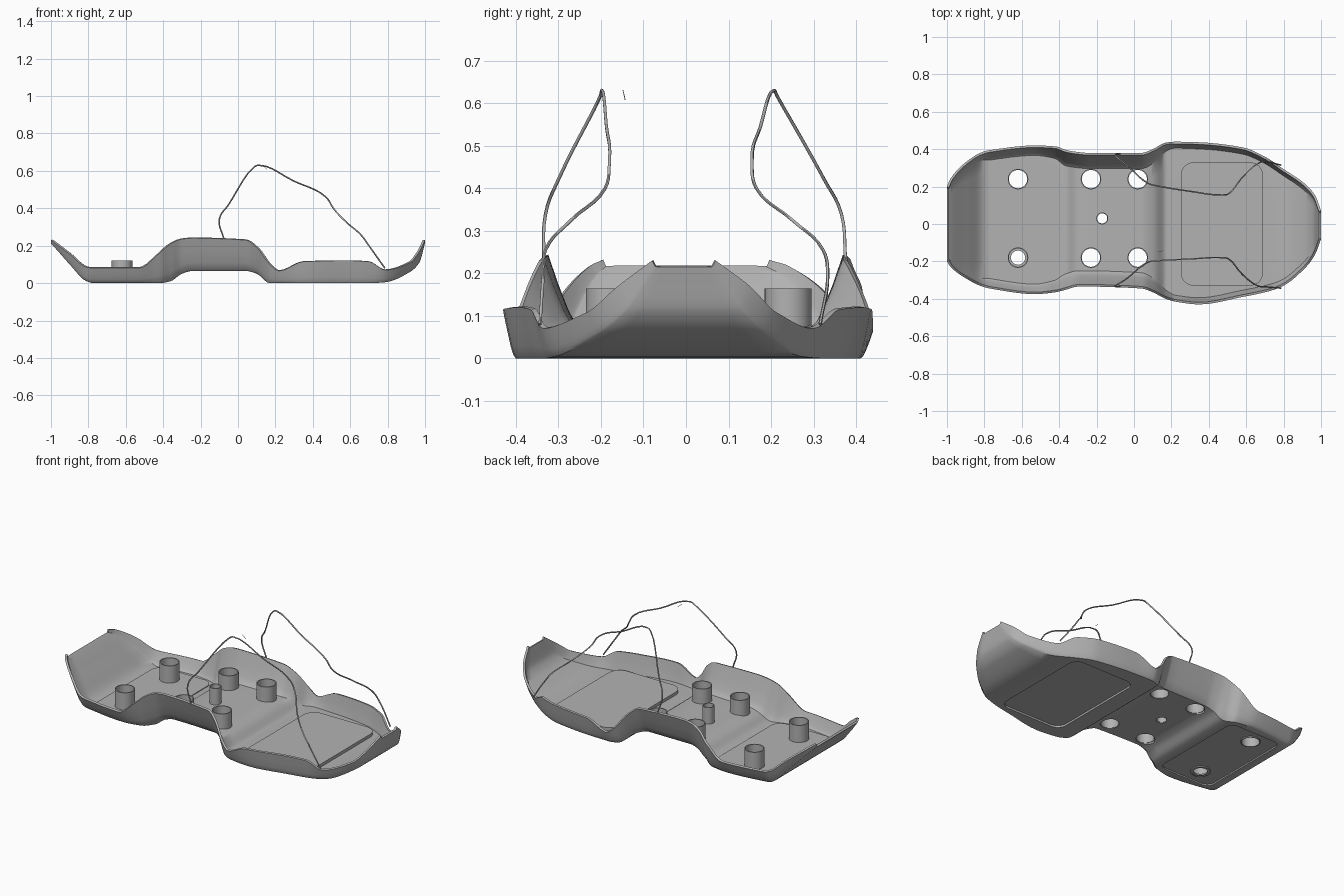
import bpy, bmesh, math
from mathutils import Vector

if "Cube" in bpy.data.objects:
    bpy.data.objects.remove(bpy.data.objects["Cube"], do_unlink=True)

grey = bpy.data.materials.new("plain_grey")
grey.use_nodes = True
COLOUR = (0.45, 0.45, 0.45, 1)
grey.diffuse_color = COLOUR
grey.node_tree.nodes["Principled BSDF"].inputs["Base Color"].default_value = COLOUR


def add_object(name, bm):
    bmesh.ops.recalc_face_normals(bm, faces=bm.faces)
    mesh = bpy.data.meshes.new(name)
    bm.to_mesh(mesh)
    bm.free()
    obj = bpy.data.objects.new(name, mesh)
    mesh.materials.append(grey)
    bpy.context.collection.objects.link(obj)
    return obj


def activate(obj):
    bpy.ops.object.select_all(action='DESELECT')
    obj.select_set(True)
    bpy.context.view_layer.objects.active = obj


def smooth(obj, degrees=35):
    activate(obj)
    bpy.ops.object.shade_smooth_by_angle(angle=math.radians(degrees))


def cut(obj, cutter):
    activate(obj)
    mod = obj.modifiers.new("cut", 'BOOLEAN')
    mod.operation = 'DIFFERENCE'
    mod.solver = 'EXACT'
    mod.object = cutter
    bpy.ops.object.modifier_apply(modifier=mod.name)


def prism(name, outline, low, high):
    bm = bmesh.new()
    face = bm.faces.new([bm.verts.new((x, y, low)) for x, y in outline])
    made = bmesh.ops.extrude_face_region(bm, geom=[face])["geom"]
    bmesh.ops.translate(bm, vec=(0, 0, high - low),
                        verts=[v for v in made if isinstance(v, bmesh.types.BMVert)])
    return add_object(name, bm)


def circle(x, y, r, n=32):
    return [(x + r * math.cos(math.tau * i / n), y + r * math.sin(math.tau * i / n))
            for i in range(n)]


def rounded_box(x0, x1, y0, y1, r, steps=8):
    centres = [(x1 - r, y1 - r), (x0 + r, y1 - r), (x0 + r, y0 + r), (x1 - r, y0 + r)]
    points = []
    for corner, (cx, cy) in enumerate(centres):
        for i in range(steps + 1):
            a = (corner + i / steps) * math.pi / 2
            points.append((cx + r * math.cos(a), cy + r * math.sin(a)))
    return points


def tube(name, x, y, outer, inner, low, high, n=32):
    bm = bmesh.new()
    loops = []
    for r, z in ((outer, low), (outer, high), (inner, high), (inner, low)):
        loops.append([bm.verts.new((px, py, z)) for px, py in circle(x, y, r, n)])
    for a, b in zip(loops, loops[1:] + loops[:1]):
        for i in range(n):
            j = (i + 1) % n
            bm.faces.new((a[i], a[j], b[j], b[i]))
    smooth(add_object(name, bm))


# Monotone curve through the stations, so flat stretches stay flat
def blend(rows, i, t):
    a, b = rows[i], rows[i + 1]
    span = b[0] - a[0]

    def tangent(j, k):
        if j == 0 or j == len(rows) - 1:
            return (b[k] - a[k]) / span
        p, q, r = rows[j - 1], rows[j], rows[j + 1]
        s1 = (q[k] - p[k]) / (q[0] - p[0])
        s2 = (r[k] - q[k]) / (r[0] - q[0])
        return 0 if s1 * s2 <= 0 else 2 * s1 * s2 / (s1 + s2)

    out = [a[0] + span * t]
    for k in range(1, len(a)):
        m0, m1 = tangent(i, k) * span, tangent(i + 1, k) * span
        out.append(a[k] * (1 + 2 * t) * (1 - t) ** 2 + m0 * t * (1 - t) ** 2
                   + b[k] * t * t * (3 - 2 * t) - m1 * t * t * (1 - t))
    return out


# Shell stations: x, floor height, rim height, left rim, right rim, wall inset
STATIONS = [
    (-1, .21, .23, .2, .2, .01), (-.98, .19, .215, .245, .23, .02),
    (-.9, .1, .155, .33, .29, .03), (-.81, .01, .085, .385, .335, .04),
    (-.77, 0, .08, .395, .345, .05), (-.53, 0, .08, .42, .375, .05),
    (-.42, 0, .16, .415, .365, .06), (-.36, .01, .21, .395, .35, .08),
    (-.3, .05, .235, .385, .335, .08), (-.24, .065, .24, .38, .335, .08),
    (.04, .065, .23, .38, .345, .08), (.1, .05, .19, .4, .365, .07),
    (.17, 0, .1, .435, .4, .04), (.22, 0, .065, .44, .415, .03),
    (.35, 0, .115, .437, .43, .03), (.58, 0, .12, .41, .39, .03),
    (.7, 0, .115, .36, .365, .03), (.79, .005, .07, .3, .335, .03),
    (.92, .06, .11, .21, .23, .03), (.97, .11, .17, .15, .16, .02),
    (1, .215, .23, .07, .08, .01)]
WALL = [(0, 1), (.3, .6), (.6, .25), (.8, .08), (1, 0)]
STEPS, FLOOR = 5, 8

bm = bmesh.new()
rows = []
for i in range(len(STATIONS) - 1):
    for s in range(STEPS + (i == len(STATIONS) - 2)):
        x, floor, rim, left, right, inset = blend(STATIONS, i, s / STEPS)
        rise = rim - floor
        section = [(-right + inset * u, floor + rise * h) for u, h in WALL]
        y0, y1 = inset - right, left - inset
        section += [(y0 + (y1 - y0) * k / FLOOR, floor) for k in range(1, FLOOR)]
        section += [(left - inset * u, floor + rise * h) for u, h in reversed(WALL)]
        rows.append([bm.verts.new((x, y, z)) for y, z in section])
for a, b in zip(rows, rows[1:]):
    for k in range(len(a) - 1):
        bm.faces.new((a[k], b[k], b[k + 1], a[k + 1]))
shell = add_object("shell", bm)
if sum(p.normal.z * p.area for p in shell.data.polygons) < 0:
    shell.data.flip_normals()
activate(shell)
solid = shell.modifiers.new("thickness", 'SOLIDIFY')
solid.thickness = .012
solid.offset = 1
bpy.ops.object.modifier_apply(modifier=solid.name)

# Raised floor panels, open underneath
PANELS = {"front_panel": (.25, .69, -.33, .33, .07, .011, .03),
          "back_panel": (-.77, -.4, -.29, .34, .06, .008, .018)}
panels = {}
for name, (x0, x1, y0, y1, r, low, high) in PANELS.items():
    e = .012
    opening = prism("opening", rounded_box(x0 + e, x1 - e, y0 + e, y1 - e, r - e), -.05, .04)
    cut(shell, opening)
    bpy.data.objects.remove(opening, do_unlink=True)
    panels[name] = prism(name, rounded_box(x0, x1, y0, y1, r), low, high)

# Hollow posts standing over through holes
posts = [("back", -.62, .002, .12), ("middle", -.23, .067, .165), ("front", .02, .067, .165)]
tubes = [(f"{label}_{side}_post", x, y, .055, .049, low, high)
         for label, x, low, high in posts for side, y in (("left", .24), ("right", -.18))]
tubes.append(("centre_post", -.17, .03, .032, .027, .067, .175))
for name, x, y, outer, inner, low, high in tubes:
    hole = prism("hole", circle(x, y, (outer + inner) / 2), -.1, .3)
    cut(shell, hole)
    if name.startswith("back"):
        cut(panels["back_panel"], hole)
    bpy.data.objects.remove(hole, do_unlink=True)
    tube(name, x, y, outer, inner, low, high)
tube("back_right_post_lip", -.62, -.18, .05, .038, .004, .012)

smooth(shell)
for panel in panels.values():
    smooth(panel)


# Thin wire loops above each side
def wire(name, points, radius):
    curve = bpy.data.curves.new(name, 'CURVE')
    curve.dimensions = '3D'
    curve.bevel_depth = radius
    curve.bevel_resolution = 1
    curve.use_fill_caps = True
    spline = curve.splines.new('BEZIER')
    spline.bezier_points.add(len(points) - 1)
    for p, co in zip(spline.bezier_points, points):
        p.co = Vector(co)
        p.handle_left_type = p.handle_right_type = 'AUTO'
    spline.resolution_u = 5
    curve.materials.append(grey)
    obj = bpy.data.objects.new(name, curve)
    bpy.context.collection.objects.link(obj)
    activate(obj)
    bpy.ops.object.convert(target='MESH')
    smooth(bpy.context.object, 60)


# x, z, then left and right y
WIRE = [(-.075, .235, .375, .335), (-.1, .34, .365, .33), (-.05, .42, .325, .3),
        (.08, .615, .215, .202), (.11, .63, .207, .198), (.3, .545, .175, .187),
        (.47, .46, .155, .18), (.51, .4, .165, .19), (.58, .325, .25, .27),
        (.66, .255, .322, .33), (.7, .2, .333, .335), (.785, .08, .315, .343)]
wire("left_wire", [(x, yl, z) for x, z, yl, yr in WIRE], .004)
wire("right_wire", [(x, -yr, z) for x, z, yl, yr in WIRE], .004)
wire("loose_strand", [(.13, -.148, .63), (.155, -.143, .608)], .001)
